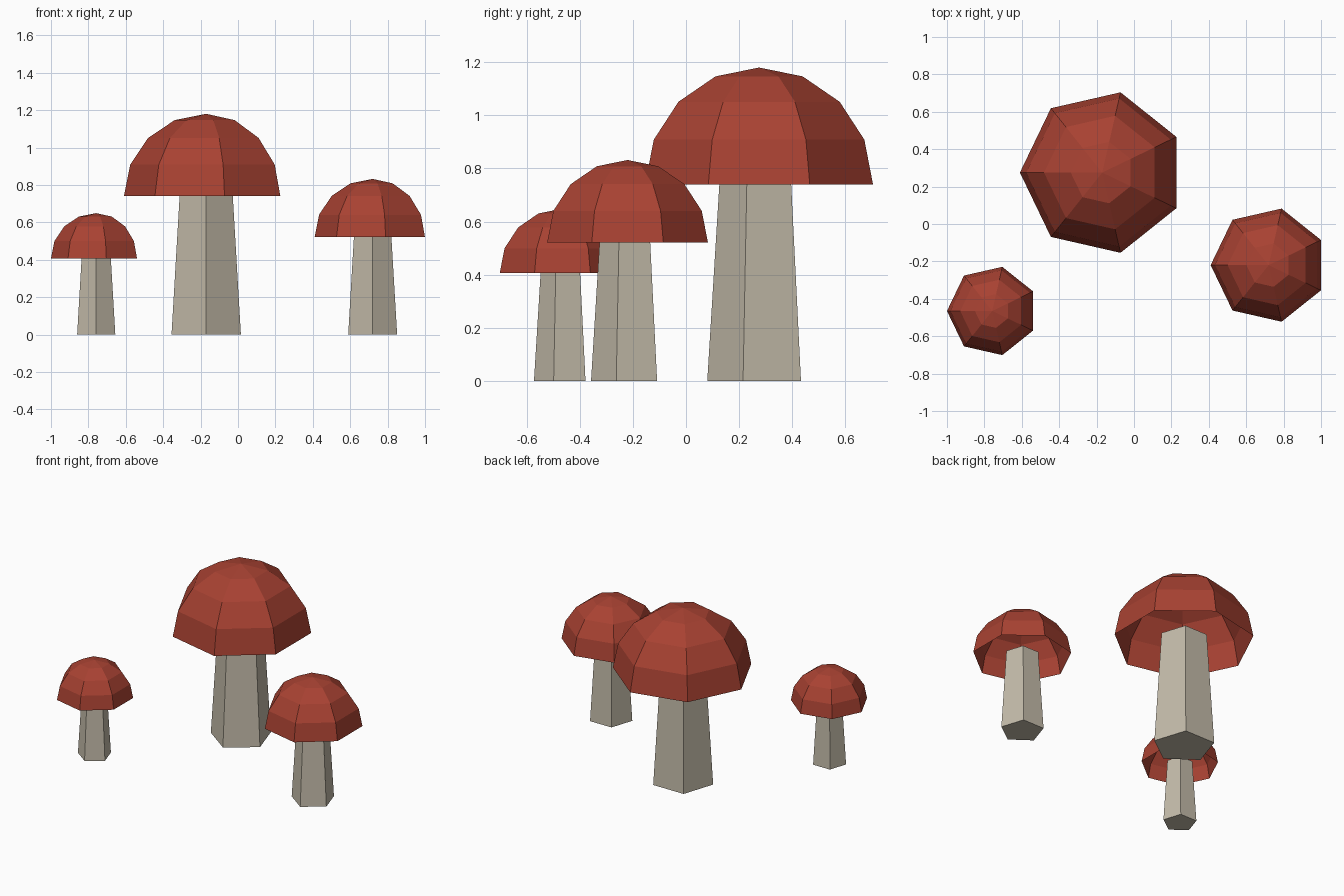
import bpy
import bmesh
from math import sin, cos, pi

cube = bpy.data.objects.get("Cube")
if cube:
    bpy.data.objects.remove(cube, do_unlink=True)


def material(name, rgb):
    mat = bpy.data.materials.new(name)
    mat.use_nodes = True
    colour = (*rgb, 1)
    mat.diffuse_color = colour
    mat.node_tree.nodes["Principled BSDF"].inputs["Base Color"].default_value = colour
    return mat


RED = material("cap red", (0.392, 0.054, 0.032))
BEIGE = material("stem beige", (0.55, 0.5, 0.4))


def lathe(name, profile, sides, start, mat, place, scale):
    """Flat-shaded turned shape; a radius of zero closes to a point."""
    bm = bmesh.new()
    rings = []
    for r, z in profile:
        count = sides if r > 0 else 1
        angles = [start + 2 * pi * i / sides for i in range(count)]
        rings.append([bm.verts.new((r * cos(a), r * sin(a), z)) for a in angles])
    for low, high in zip(rings, rings[1:]):
        for i in range(sides):
            j = (i + 1) % sides
            if len(high) == 1:
                bm.faces.new((low[i], low[j], high[0]))
            else:
                bm.faces.new((low[i], low[j], high[j], high[i]))
    mesh = bpy.data.meshes.new(name)
    mesh.materials.append(mat)
    obj = bpy.data.objects.new(name, mesh)
    bpy.context.collection.objects.link(obj)
    obj.location = (*place, 0)
    obj.scale = (scale,) * 3
    return obj, bm, rings


def mushroom(label, x, y, scale):
    # Tapered five-sided stem, closed at both ends, one corner to the front
    obj, bm, rings = lathe(label + "_stem", [(0.195, 0), (0.147, 0.78)],
                           5, -pi / 2, BEIGE, (x, y), scale)
    bm.faces.new(rings[0][::-1])
    bm.faces.new(rings[-1])
    bm.to_mesh(obj.data)
    bm.free()

    # Hollow seven-sided dome, open underneath
    radius, rim, steps = 0.44, 0.74, 4
    dome = [(radius * cos(pi / 2 * k / steps), rim + radius * sin(pi / 2 * k / steps))
            for k in range(steps)]
    dome.append((0, rim + radius))
    obj, bm, rings = lathe(label + "_cap", dome, 7, pi, RED, (x, y), scale)
    bm.to_mesh(obj.data)
    bm.free()


mushroom("large", -0.17, 0.275, 1)
mushroom("medium", 0.72, -0.22, 0.705)
mushroom("small", -0.758, -0.465, 0.55)
